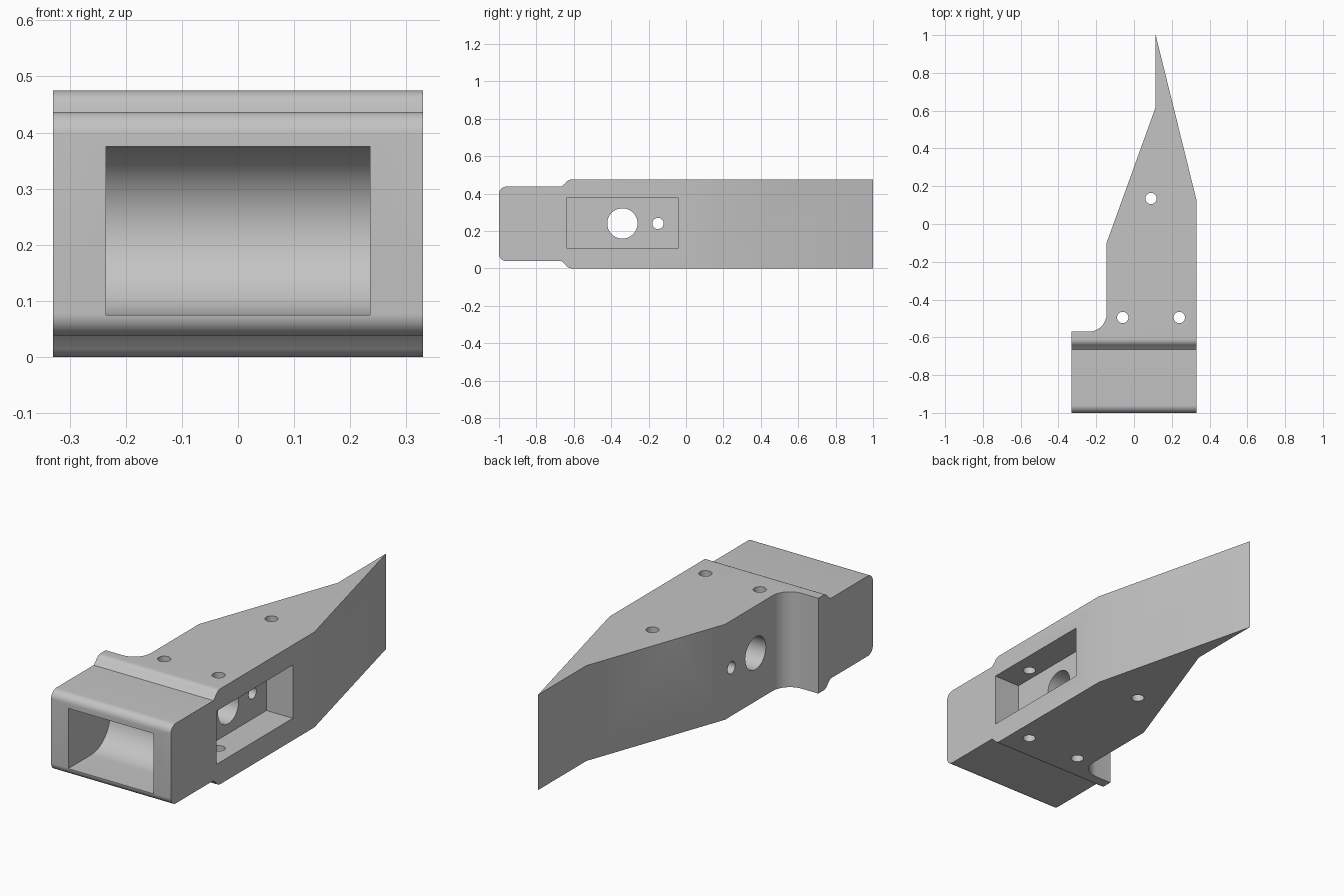
import bpy
import bmesh
from math import sin, cos, pi, radians
from mathutils import Matrix

if "Cube" in bpy.data.objects:
    bpy.data.objects.remove(bpy.data.objects["Cube"])

grey = bpy.data.materials.new("machined grey")
grey.use_nodes = True
grey.diffuse_color = (0.55, 0.55, 0.55, 1)
grey.node_tree.nodes["Principled BSDF"].inputs["Base Color"].default_value = (0.55, 0.55, 0.55, 1)

# Maps profile (a, b) and depth c to (x, y, z)
ALONG_Z = Matrix.Identity(4)
ALONG_X = Matrix(((0, 0, 1, 0), (1, 0, 0, 0), (0, 1, 0, 0), (0, 0, 0, 1)))


def prism(name, points, low, high, frame):
    """Extrude a closed profile between two depths."""
    bm = bmesh.new()
    face = bm.faces.new([bm.verts.new((a, b, low)) for a, b in points])
    moved = bmesh.ops.extrude_face_region(bm, geom=[face])["geom"]
    bmesh.ops.translate(bm, vec=(0, 0, high - low),
                        verts=[v for v in moved if isinstance(v, bmesh.types.BMVert)])
    bm.transform(frame)
    bmesh.ops.recalc_face_normals(bm, faces=bm.faces)
    mesh = bpy.data.meshes.new(name)
    bm.to_mesh(mesh)
    bm.free()
    mesh.materials.append(grey)
    obj = bpy.data.objects.new(name, mesh)
    bpy.context.collection.objects.link(obj)
    return obj


def arc(a, b, radius, start, end, steps=10):
    angles = [radians(start + (end - start) * i / steps) for i in range(steps + 1)]
    return [(a + radius * cos(t), b + radius * sin(t)) for t in angles]


def circle(a, b, radius, sides=48):
    return arc(a, b, radius, 0, 360, sides)[:-1]


def rect(a0, a1, b0, b1):
    return [(a0, b0), (a1, b0), (a1, b1), (a0, b1)]


def combine(target, tool, operation="DIFFERENCE"):
    mod = target.modifiers.new(tool.name, "BOOLEAN")
    mod.operation = operation
    mod.solver = "EXACT"
    mod.object = tool
    bpy.context.view_layer.update()
    result = bpy.data.meshes.new_from_object(
        target.evaluated_get(bpy.context.evaluated_depsgraph_get()))
    target.modifiers.clear()
    target.data = result
    bpy.data.objects.remove(tool)


# Plan outline with the filleted shoulder and pointed tail
outline = [(-0.33, -1), (0.33, -1), (0.33, 0.13), (0.115, 1), (0.115, 0.62),
           (-0.145, -0.1)] + arc(-0.24, -0.475, 0.095, 0, -90, 16) + [(-0.33, -0.57)]
body = prism("bracket_body", outline, 0, 0.475, ALONG_Z)

# Side profile: rounded nose stepping up to the full-height body
MID = 0.2375
upper = arc(-0.96, 0.397, 0.04, 180, 90) + [(-0.665, 0.437), (-0.648, 0.452)]
upper += arc(-0.61, 0.435, 0.04, 140, 90, 8) + [(1.1, 0.475)]
lower = [(y, 2 * MID - z) for y, z in reversed(upper)]
combine(body, prism("side_profile", upper + lower, -0.5, 0.5, ALONG_X), "INTERSECT")

# Round-backed front slot and its cross pin hole
slot = [(-1.1, 0.075)] + arc(-0.82, 0.225, 0.15, -90, 90, 32) + [(-1.1, 0.375)]
combine(body, prism("front_slot", slot, -0.235, 0.235, ALONG_X))
combine(body, prism("pin_hole", circle(-0.815, 0.225, 0.085), -0.5, 0.5, ALONG_X))

# Side pocket with counterbored through hole and small side hole
combine(body, prism("side_pocket", rect(-0.64, -0.04, 0.11, 0.375), 0.185, 0.5, ALONG_X))
combine(body, prism("counterbore", circle(-0.34, 0.24, 0.115), 0.13, 0.25, ALONG_X))
combine(body, prism("main_hole", circle(-0.34, 0.24, 0.081), -0.5, 0.25, ALONG_X))
combine(body, prism("small_side_hole", circle(-0.15, 0.24, 0.03, 32), -0.5, 0.25, ALONG_X))

# Vertical screw holes
for x, y in ((0.09, 0.135), (-0.06, -0.495), (0.24, -0.495)):
    combine(body, prism("screw_hole", circle(x, y, 0.03, 32), -0.2, 0.7, ALONG_Z))

bpy.ops.object.select_all(action="DESELECT")
body.select_set(True)
bpy.context.view_layer.objects.active = body
bpy.ops.object.shade_smooth_by_angle(angle=radians(25))
